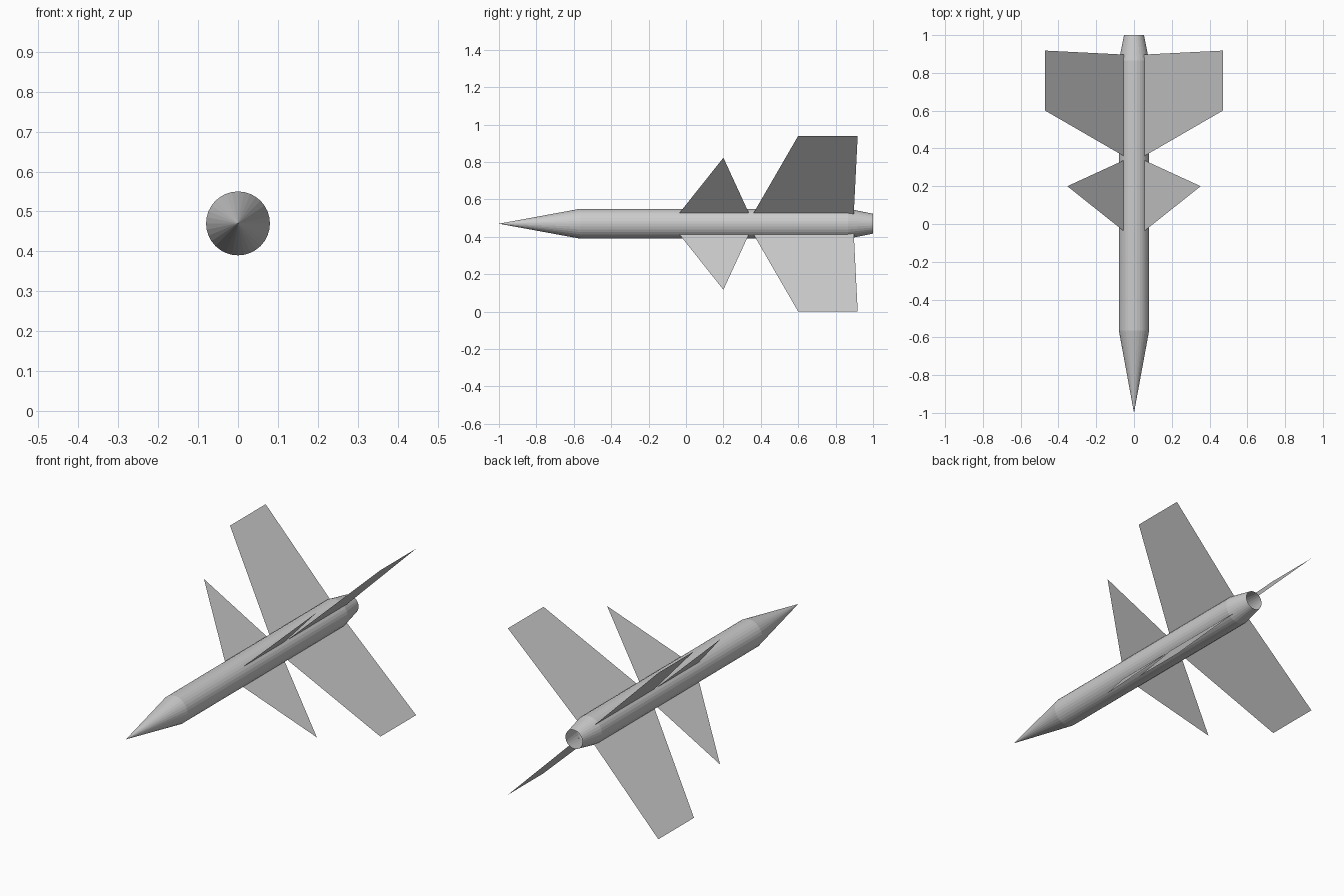
import bpy, bmesh
from math import radians, sqrt
from mathutils import Matrix, Vector

if "Cube" in bpy.data.objects:
    bpy.data.objects.remove(bpy.data.objects["Cube"])

AXIS_Z = 0.47


def finish(name, bm):
    mesh = bpy.data.meshes.new(name)
    bm.to_mesh(mesh)
    bm.free()
    obj = bpy.data.objects.new(name, mesh)
    obj.location.z = AXIS_Z
    bpy.context.collection.objects.link(obj)
    return obj


def lathe(name, profile, sides=32):
    """Revolve (y, radius) points about the y axis."""
    bm = bmesh.new()
    verts = [bm.verts.new((r, y, 0)) for y, r in profile]
    edges = [bm.edges.new(pair) for pair in zip(verts, verts[1:])]
    bmesh.ops.spin(bm, geom=verts + edges, cent=(0, 0, 0), axis=(0, 1, 0),
                   angle=radians(360), steps=sides)
    bmesh.ops.remove_doubles(bm, verts=bm.verts, dist=0.0005)
    bmesh.ops.recalc_face_normals(bm, faces=bm.faces)
    return finish(name, bm)


def fins(name, outline):
    """Four thin fins in an X, from (y, sideways reach) points."""
    bm = bmesh.new()
    for i in range(4):
        turn = Matrix.Rotation(radians(45 + 90 * i), 3, 'Y')
        bm.faces.new([bm.verts.new(turn @ Vector((x * sqrt(2), y, 0)))
                      for y, x in outline])
    return finish(name, bm)


# Pointed nose, straight tube and tapered open tail
lathe("missile_body", [(-1, 0), (-0.565, 0.08), (0.865, 0.08), (1, 0.053)])

# Triangular middle fins and large swept tail fins
fins("middle_fins", [(-0.037, 0.055), (0.2, 0.353), (0.337, 0.055)])
fins("tail_fins", [(0.36, 0.055), (0.6, 0.47), (0.918, 0.47), (0.897, 0.053)])
